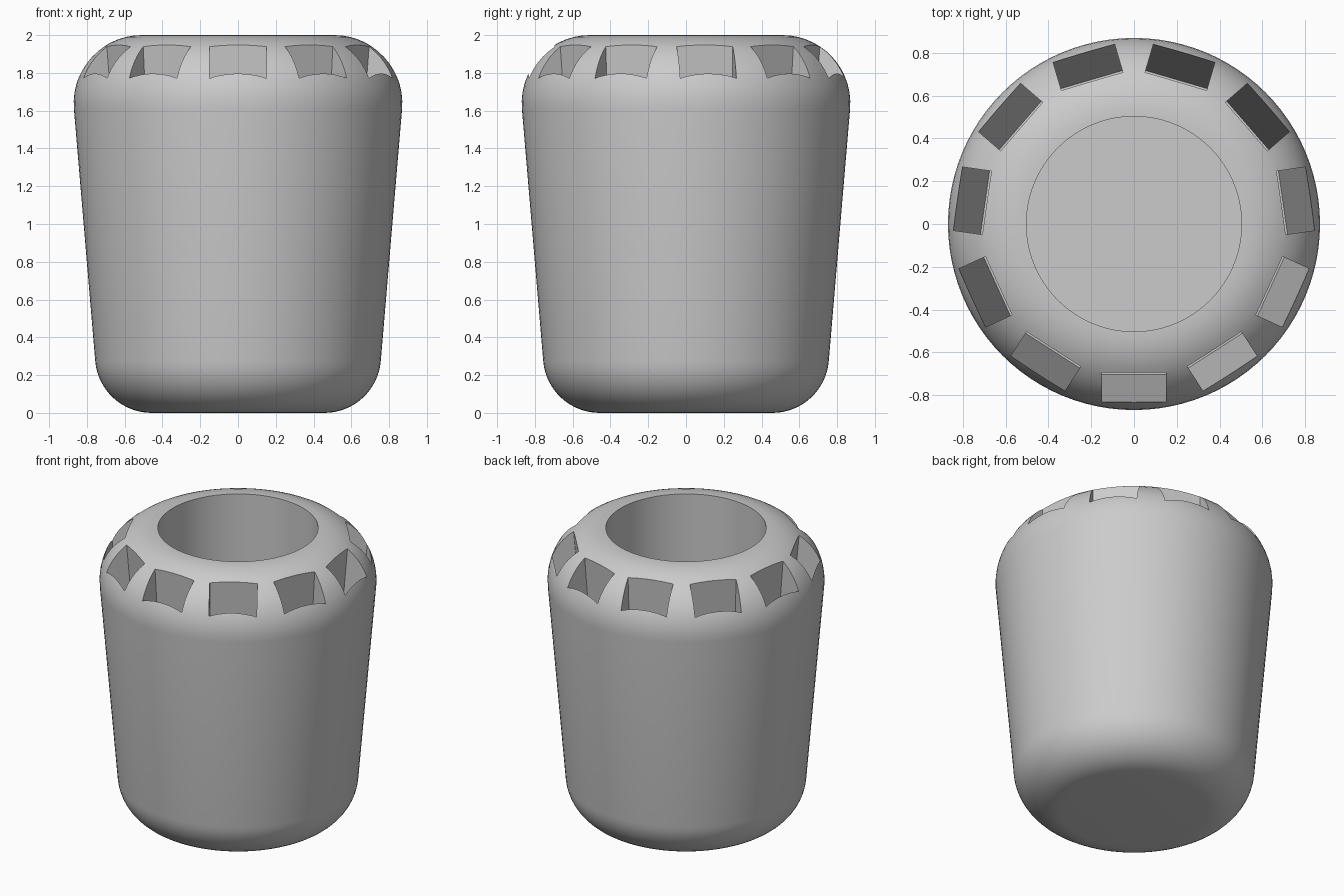
import bpy, bmesh, math
from mathutils import Matrix, Vector

cube = bpy.data.objects.get("Cube")
if cube:
    bpy.data.objects.remove(cube, do_unlink=True)

SIDES = 96
SLOTS = 11
TILT = math.atan(0.083)      # taper of the outer wall

grey = bpy.data.materials.new("light grey")
grey.use_nodes = True
colour = (0.6, 0.6, 0.6, 1)
grey.diffuse_color = colour
grey.node_tree.nodes["Principled BSDF"].inputs["Base Color"].default_value = colour


def make_object(name, bm):
    mesh = bpy.data.meshes.new(name)
    bmesh.ops.recalc_face_normals(bm, faces=bm.faces)
    bm.to_mesh(mesh)
    bm.free()
    obj = bpy.data.objects.new(name, mesh)
    bpy.context.collection.objects.link(obj)
    return obj


def arc(cx, cz, radius, start, end, steps=14):
    angles = [start + (end - start) * i / steps for i in range(steps + 1)]
    return [(cx + radius * math.cos(a), cz + radius * math.sin(a)) for a in angles]


# Tapered cup with rounded rim and base, turned from one profile
profile = [(0, 0)]
profile += arc(0.457, 0.3, 0.3, -math.pi / 2, -TILT)
profile += arc(0.51, 1.64, 0.36, -TILT, math.pi / 2)
profile += [(0.503, 2.0), (0.503, 0.25), (0, 0.25)]
bm = bmesh.new()
verts = [bm.verts.new((r, 0, z)) for r, z in profile]
edges = [bm.edges.new(pair) for pair in zip(verts, verts[1:])]
bmesh.ops.spin(bm, geom=verts + edges, cent=(0, 0, 0), axis=(0, 0, 1),
               angle=2 * math.pi, steps=SIDES, use_duplicate=False)
bmesh.ops.remove_doubles(bm, verts=bm.verts, dist=0.0001)
cup = make_object("cup_body", bm)
cup.data.materials.append(grey)

# Deep slots that run down inside the wall, parallel to its taper
bm = bmesh.new()
lean = Matrix.Rotation(TILT, 4, 'X')
for i in range(SLOTS):
    box = (Matrix.Rotation(2 * math.pi * i / SLOTS, 4, 'Z')
           @ Matrix.Translation((0, -0.629, 0.24)) @ lean
           @ Matrix.Translation((0, 0, 1.0))
           @ Matrix.Diagonal(Vector((0.3, 0.15, 2.0, 1))))
    bmesh.ops.create_cube(bm, size=1, matrix=box)
cutter = make_object("slot_cutter", bm)
cutter.data.materials.append(grey)
cutter.hide_render = True

# Cut the slots and keep the result as a plain mesh
cut = cup.modifiers.new("slots", 'BOOLEAN')
cut.operation = 'DIFFERENCE'
cut.solver = 'EXACT'
cut.object = cutter
bpy.ops.object.select_all(action='DESELECT')
bpy.context.view_layer.objects.active = cup
cup.select_set(True)
bpy.ops.object.modifier_apply(modifier=cut.name)
bpy.data.objects.remove(cutter, do_unlink=True)
bpy.ops.object.shade_smooth_by_angle(angle=math.radians(30))
